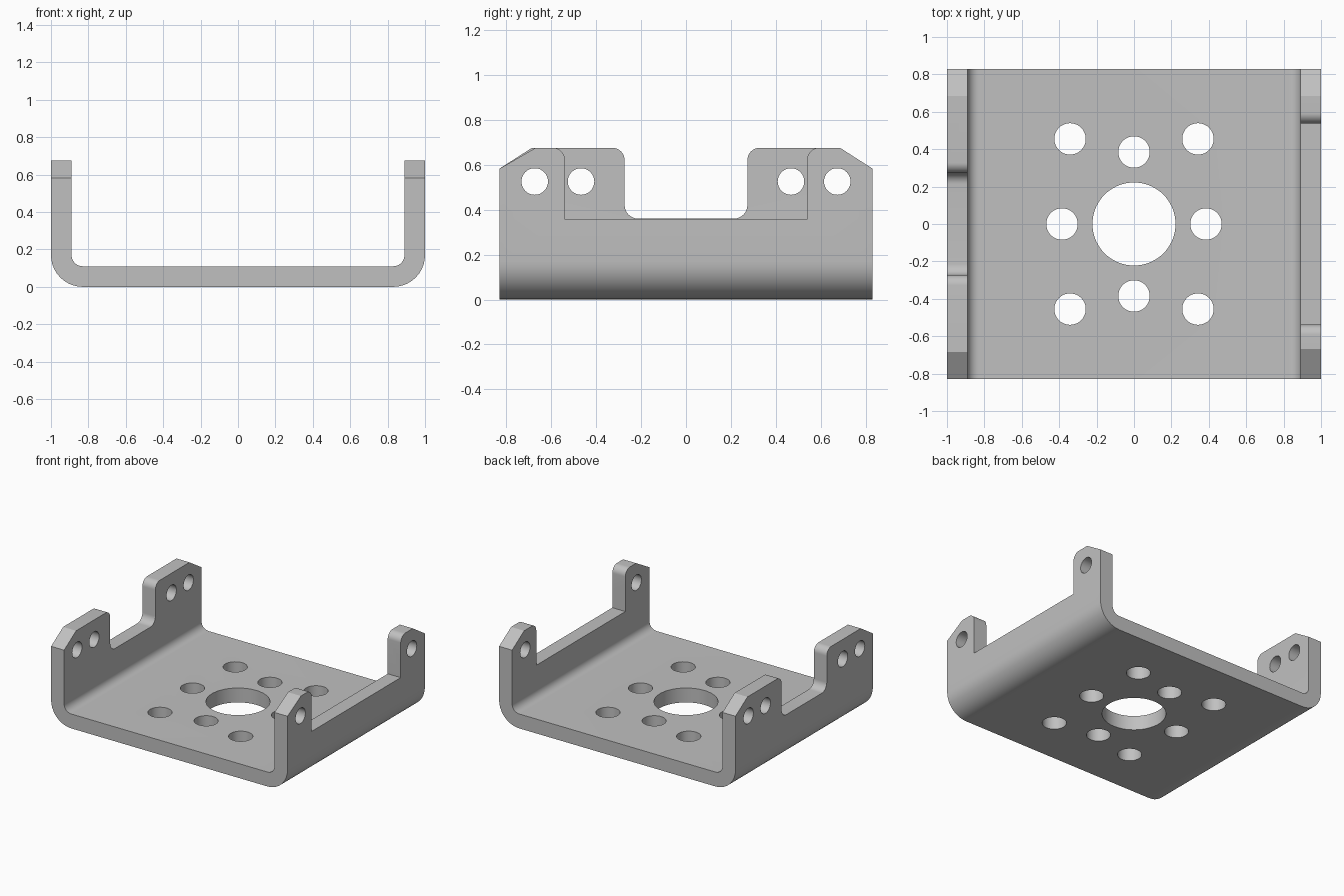
import bpy, bmesh, math
from mathutils import Vector, Matrix

cube = bpy.data.objects.get("Cube")
if cube:
    bpy.data.objects.remove(cube, do_unlink=True)

DEPTH = 0.83       # half depth in y
TOP = 0.675        # wall height
THICK = 0.11       # sheet thickness
FLOOR_R, EAR_R = 0.084, 0.059
EAR_Z = 0.525


def rounded(corners, segs=10):
    """Outline from (u, v, radius) corners, each filleted with its radius."""
    pts = []
    for i, (u, v, r) in enumerate(corners):
        p = Vector((u, v))
        if r == 0:
            pts.append(p)
            continue
        a = (Vector(corners[i - 1][:2]) - p).normalized()
        b = (Vector(corners[(i + 1) % len(corners)][:2]) - p).normalized()
        half = a.angle(b) / 2
        centre = p + (a + b).normalized() * r / math.sin(half)
        start = p + a * r / math.tan(half) - centre
        end = p + b * r / math.tan(half) - centre
        sweep = start.angle_signed(end)   # clockwise positive
        for k in range(segs + 1):
            pts.append(centre + Matrix.Rotation(-sweep * k / segs, 2) @ start)
    return pts


def prism(bm, outline, place, lo, hi):
    """Extrude an outline from lo to hi; place maps (u, v, w) to xyz."""
    low = [bm.verts.new(place(u, v, lo)) for u, v in outline]
    high = [bm.verts.new(place(u, v, hi)) for u, v in outline]
    faces = [bm.faces.new(low), bm.faces.new(high)]
    for i in range(len(low)):
        faces.append(bm.faces.new((low[i - 1], low[i], high[i], high[i - 1])))
    bmesh.ops.recalc_face_normals(bm, faces=faces)


def circle(u, v, r, n=48):
    return [(u + r * math.cos(math.tau * k / n), v + r * math.sin(math.tau * k / n))
            for k in range(n)]


def make_object(name, bm):
    mesh = bpy.data.meshes.new(name)
    bm.to_mesh(mesh)
    bm.free()
    obj = bpy.data.objects.new(name, mesh)
    bpy.context.collection.objects.link(obj)
    return obj


def along_y(u, v, w):
    return (u, w, v)


def along_x(u, v, w):
    return (w, u, v)


def along_z(u, v, w):
    return (u, v, w)


# Bent sheet: U-shaped channel, walls left tall for trimming
tall = TOP + 0.1
inner = 1 - THICK
bm = bmesh.new()
prism(bm, rounded([
    (-1, tall, 0), (-1, 0, 0.17), (1, 0, 0.17), (1, tall, 0),
    (inner, tall, 0), (inner, THICK, 0.06), (-inner, THICK, 0.06), (-inner, tall, 0),
]), along_y, -DEPTH, DEPTH)
bracket = make_object("servo_style_bracket", bm)
bracket.name = "u_bracket"

# Cutters: wall trims, ear holes and floor holes
bm = bmesh.new()
for side, notch, base, base_r, front_chamfer, ears in (
        (-1, 0.273, 0.36, 0.06, 0.685, (0.673, 0.467)),
        (1, 0.538, 0.355, 0, 0.668, (0.673,))):
    lo, hi = sorted((side * 0.8, side * 1.2))
    slope = (TOP - 0.582) / (DEPTH - 0.685)
    front_slope = (TOP - 0.582) / (DEPTH - front_chamfer)
    out = DEPTH + 0.1
    prism(bm, rounded([
        (-out, 0.582 - 0.1 * front_slope, 0), (-front_chamfer, TOP, 0),
        (-notch, TOP, 0.055), (-notch, base, base_r),
        (notch, base, base_r), (notch, TOP, 0.055),
        (0.685, TOP, 0), (out, 0.582 - 0.1 * slope, 0),
        (out, 1, 0), (-out, 1, 0),
    ]), along_x, lo, hi)
    for y in ears:
        for s in (-1, 1):
            prism(bm, circle(s * y, EAR_Z, EAR_R), along_x, lo, hi)

prism(bm, circle(0, 0, 0.222, 72), along_z, -0.1, 0.2)
for s in (-1, 1):
    for x, y in ((s * 0.385, 0), (0, s * 0.385), (s * 0.342, 0.455), (s * 0.342, -0.455)):
        prism(bm, circle(x, y, FLOOR_R), along_z, -0.1, 0.2)
cutter = make_object("cutter", bm)
cutter.hide_render = True

# Cut the sheet and drop the cutter
cut = bracket.modifiers.new("cut", 'BOOLEAN')
cut.operation = 'DIFFERENCE'
cut.solver = 'EXACT'
cut.object = cutter
bpy.ops.object.select_all(action='DESELECT')
bracket.select_set(True)
bpy.context.view_layer.objects.active = bracket
bpy.ops.object.modifier_apply(modifier=cut.name)
bpy.data.objects.remove(cutter, do_unlink=True)

# Plain metal grey
grey = bpy.data.materials.new("metal_grey")
grey.use_nodes = True
colour = (0.53, 0.53, 0.53, 1)
grey.diffuse_color = colour
grey.node_tree.nodes["Principled BSDF"].inputs["Base Color"].default_value = colour
bracket.data.materials.clear()
bracket.data.materials.append(grey)
bpy.ops.object.shade_smooth_by_angle(angle=math.radians(25))
